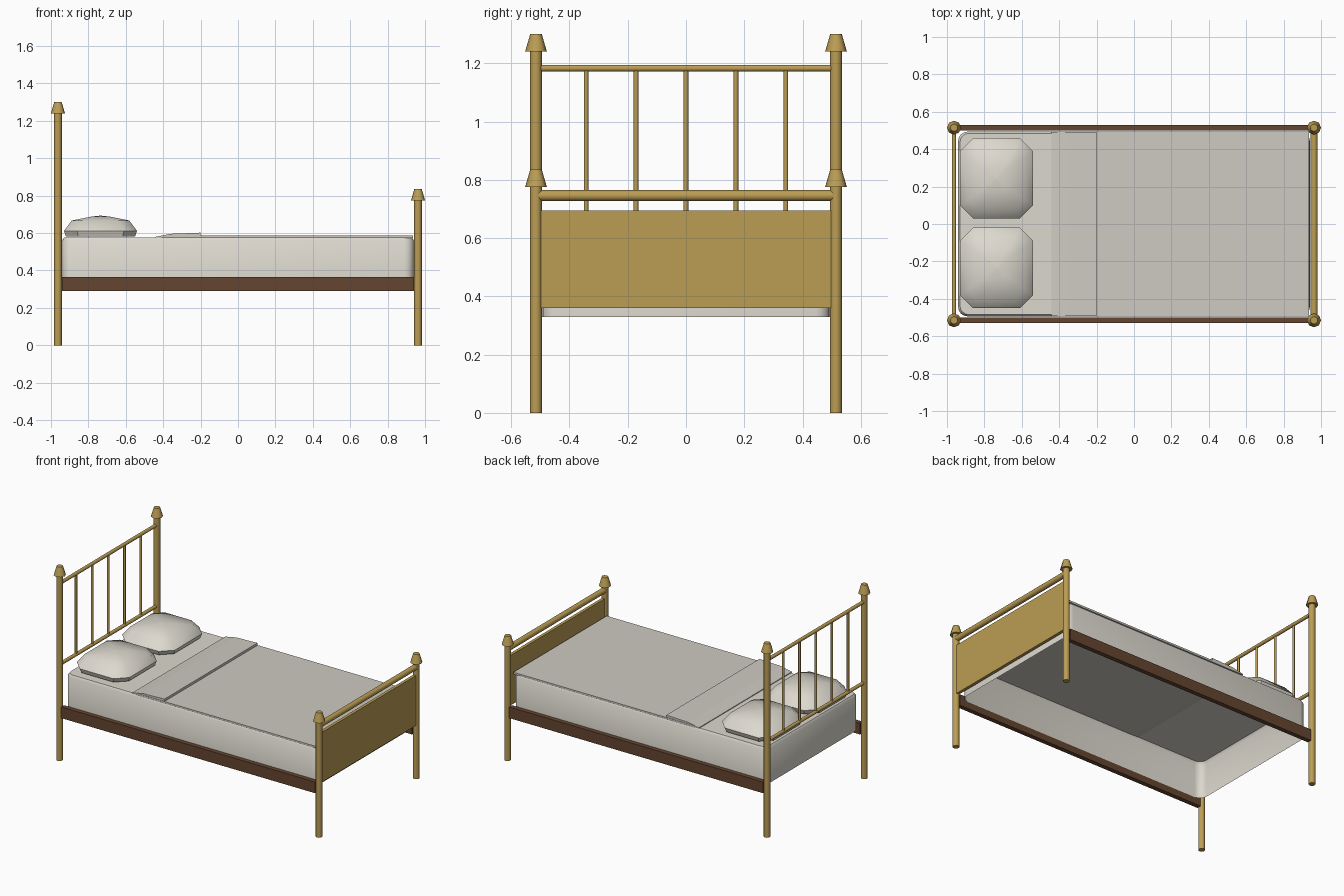
import bpy, bmesh, math
from mathutils import Vector

if "Cube" in bpy.data.objects:
    bpy.data.objects.remove(bpy.data.objects["Cube"])


def material(name, rgb):
    m = bpy.data.materials.new(name)
    m.diffuse_color = (*rgb, 1)
    m.use_nodes = True
    m.node_tree.nodes["Principled BSDF"].inputs["Base Color"].default_value = m.diffuse_color
    return m


BRASS = material("brass", (0.50, 0.34, 0.09))
WOOD = material("wood", (0.13, 0.06, 0.03))
LINEN = material("linen", (0.72, 0.69, 0.62))
COVER = material("cover", (0.62, 0.59, 0.54))


def finish(bm, name, mat, angle=None):
    bmesh.ops.recalc_face_normals(bm, faces=bm.faces)
    me = bpy.data.meshes.new(name)
    bm.to_mesh(me)
    bm.free()
    me.materials.append(mat)
    ob = bpy.data.objects.new(name, me)
    bpy.context.collection.objects.link(ob)
    if angle:
        bpy.ops.object.select_all(action='DESELECT')
        bpy.context.view_layer.objects.active = ob
        ob.select_set(True)
        bpy.ops.object.shade_smooth_by_angle(angle=math.radians(angle))
    return ob


def rod(name, a, b, r1, r2=None, sides=12):
    a, b = Vector(a), Vector(b)
    bm = bmesh.new()
    bmesh.ops.create_cone(bm, cap_ends=True, segments=sides, radius1=r1,
                          radius2=r1 if r2 is None else r2, depth=(b - a).length)
    ob = finish(bm, name, BRASS, 50)
    ob.location = (a + b) / 2
    ob.rotation_euler = (b - a).to_track_quat('Z', 'Y').to_euler()


def box(name, lo, hi, mat):
    lo, hi = Vector(lo), Vector(hi)
    bm = bmesh.new()
    bmesh.ops.create_cube(bm, size=1)
    for v in bm.verts:
        v.co = (lo + hi) / 2 + Vector(c * s for c, s in zip(v.co, hi - lo))
    finish(bm, name, mat)


def outline(hx, hy, r, seg):
    """Rectangle with rounded (seg > 1) or cut (seg = 1) corners."""
    pts = []
    for i, (sx, sy) in enumerate([(1, 1), (-1, 1), (-1, -1), (1, -1)]):
        for k in range(seg + 1):
            t = (i + k / seg) * math.pi / 2
            pts.append((sx * (hx - r) + r * math.cos(t), sy * (hy - r) + r * math.sin(t)))
    return pts


def loft(name, centre, layers, mat, angle, bottom=True):
    """Join stacked outlines given as (points, z)."""
    bm = bmesh.new()
    rings = [[bm.verts.new((x + centre[0], y + centre[1], z)) for x, y in pts]
             for pts, z in layers]
    n = len(rings[0])
    for a, b in zip(rings, rings[1:]):
        for i in range(n):
            j = (i + 1) % n
            bm.faces.new((a[i], a[j], b[j], b[i]))
    bm.faces.new(rings[-1])
    if bottom:
        bm.faces.new(rings[0][::-1])
    finish(bm, name, mat, angle)


# Posts with tapered caps
PX, PY = 0.9625, 0.515
for end, x, h in (("head", -PX, 1.24), ("foot", PX, 0.775)):
    for side, y in (("front", -PY), ("back", PY)):
        rod(f"{end}_post_{side}", (x, y, 0), (x, y, h + 0.01), 0.0205)
        rod(f"{end}_post_cap_{side}", (x, y, h), (x, y, h + 0.06), 0.0375, 0.02, 8)

# Headboard rails and spindles
rod("headboard_top_rail", (-PX, -PY, 1.183), (-PX, PY, 1.183), 0.0115)
rod("headboard_lower_rail", (-PX, -PY, 0.64), (-PX, PY, 0.64), 0.0115)
for i in range(5):
    y = (i - 2) * 0.1715
    rod(f"headboard_spindle_{i + 1}", (-PX, y, 0.64), (-PX, y, 1.183), 0.008, sides=8)

# Footboard rail and panel
rod("footboard_rail", (PX, -PY, 0.746), (PX, PY, 0.746), 0.019)
box("footboard_panel", (PX - 0.01, -0.497, 0.36), (PX + 0.01, 0.497, 0.695), BRASS)

# Wooden side rails
for side, s in (("front", -1), ("back", 1)):
    ys = sorted((s * 0.5, s * 0.53))
    box(f"side_rail_{side}", (-0.942, ys[0], 0.29), (0.942, ys[1], 0.365), WOOD)

# Mattress, a shell open underneath
loft("mattress", (0, 0),
     [(outline(0.94, 0.494, 0.05, 4), 0.33), (outline(0.94, 0.494, 0.05, 4), 0.56),
      (outline(0.93, 0.484, 0.045, 4), 0.575)], LINEN, 40, bottom=False)

# Blanket and turned-down fold
box("blanket", (-0.41, -0.495, 0.573), (0.935, 0.495, 0.586), COVER)
bm = bmesh.new()
prof = [(-0.44, 0.574), (-0.44, 0.58), (-0.36, 0.596), (-0.2, 0.602), (-0.2, 0.58)]
face = bm.faces.new([bm.verts.new((x, -0.493, z)) for x, z in prof])
ext = bmesh.ops.extrude_face_region(bm, geom=[face])["geom"]
bmesh.ops.translate(bm, vec=(0, 0.986, 0),
                    verts=[g for g in ext if isinstance(g, bmesh.types.BMVert)])
finish(bm, "blanket_fold", COVER)

# Pillows
for side, y in (("front", -0.235), ("back", 0.245)):
    layers = [(outline(0.195 * k, 0.215 * k, 0.07 * k, 1), z) for k, z in
              ((0.95, 0.583), (1, 0.612), (0.79, 0.667), (0.25, 0.688), (0.02, 0.693))]
    loft(f"pillow_{side}", (-0.735, y), layers, LINEN, 40)
